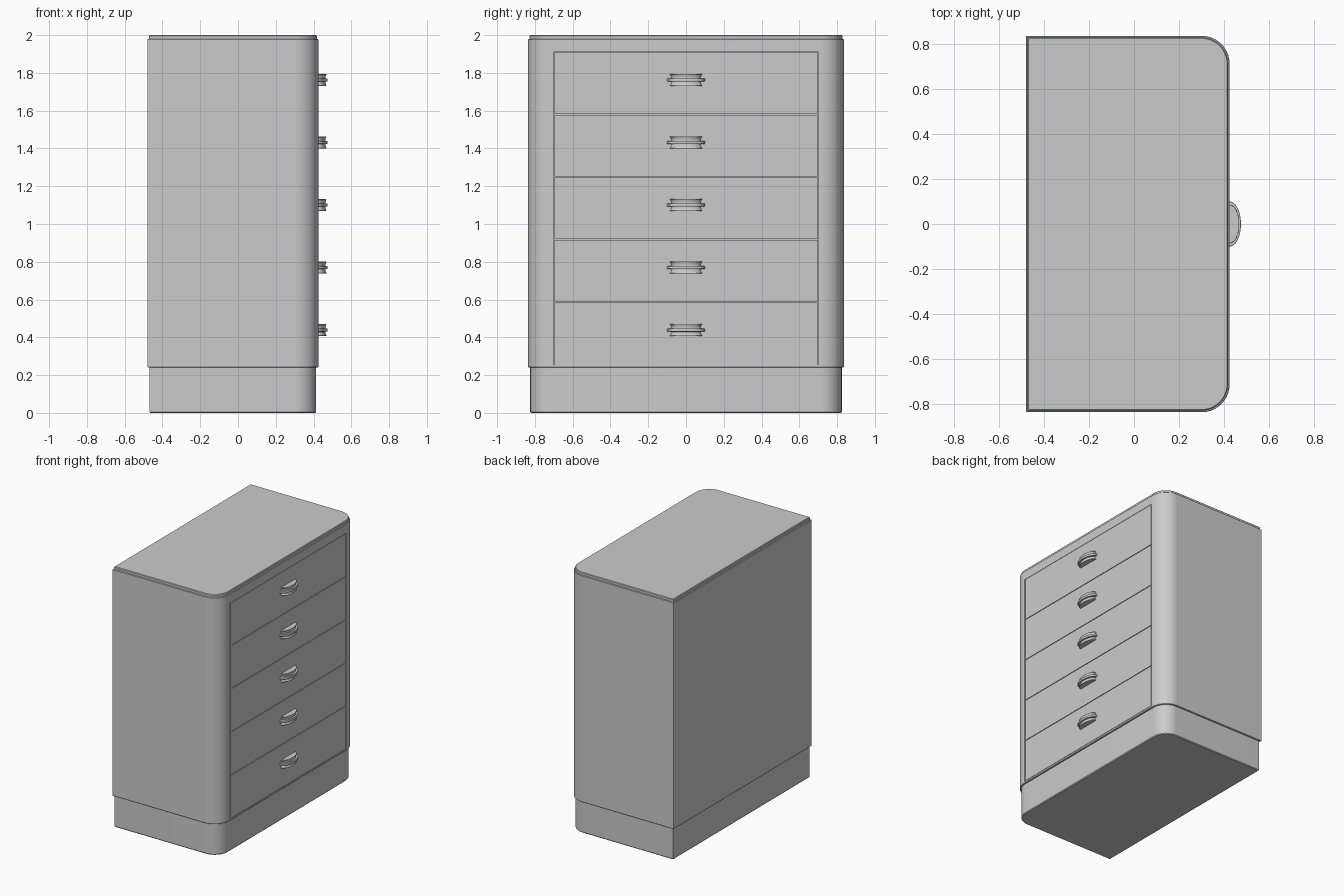
import bpy, bmesh, math

if "Cube" in bpy.data.objects:
    bpy.data.objects.remove(bpy.data.objects["Cube"])

FRONT, BACK, HALF = 0.425, -0.48, 0.836   # drawer side faces +x


def finish(name, bm):
    bmesh.ops.recalc_face_normals(bm, faces=bm.faces)
    mesh = bpy.data.meshes.new(name)
    bm.to_mesh(mesh)
    bm.free()
    ob = bpy.data.objects.new(name, mesh)
    bpy.context.collection.objects.link(ob)
    return ob


def activate(ob):
    bpy.ops.object.select_all(action='DESELECT')
    ob.select_set(True)
    bpy.context.view_layer.objects.active = ob


def smooth(ob):
    activate(ob)
    bpy.ops.object.shade_smooth_by_angle(angle=math.radians(30))


def outline(inset, radius=0.125, steps=14):
    """Plan outline: square back corners, rounded front corners."""
    r, x, y = radius - inset, FRONT - radius, HALF - radius
    pts = [(BACK + inset, -HALF + inset)]
    for sy in (-1, 1):
        for i in range(steps + 1):
            a = math.pi / 2 * (i / steps + (-1 if sy < 0 else 0))
            pts.append((x + r * math.cos(a), sy * y + r * math.sin(a)))
    pts.append((BACK + inset, HALF - inset))
    return pts


def stack(name, levels):
    """Closed solid lofted through (z, inset) outlines."""
    bm = bmesh.new()
    rings = [[bm.verts.new((x, y, z)) for x, y in outline(d)] for z, d in levels]
    n = len(rings[0])
    for a, b in zip(rings, rings[1:]):
        for i in range(n):
            j = (i + 1) % n
            bm.faces.new((a[i], a[j], b[j], b[i]))
    bm.faces.new(rings[0][::-1])
    bm.faces.new(rings[-1])
    return finish(name, bm)


def box(name, x0, x1, y0, y1, z0, z1):
    bm = bmesh.new()
    bmesh.ops.create_cube(bm, size=1)
    for v in bm.verts:
        v.co = (x1 if v.co.x > 0 else x0, y1 if v.co.y > 0 else y0,
                z1 if v.co.z > 0 else z0)
    return finish(name, bm)


def handle(name, zc):
    """Half-elliptical spool pull with a thin middle flange."""
    half = [(0.1, 0.006), (0.098, 0.008), (0.077, 0.009), (0.077, 0.015),
            (0.080, 0.022), (0.085, 0.028), (0.084, 0.032)]
    profile = [(r, -z) for r, z in reversed(half)] + half
    bm = bmesh.new()
    steps = 24
    rings = []
    for r, z in profile:
        ring = []
        for i in range(steps + 1):
            a = math.pi * (i / steps - 0.5)
            ring.append(bm.verts.new((FRONT + 0.5 * r * math.cos(a),
                                      r * math.sin(a), zc + z)))
        rings.append(ring)
    for a, b in zip(rings, rings[1:]):
        for i in range(steps):
            bm.faces.new((a[i], a[i + 1], b[i + 1], b[i]))
        bm.faces.new((a[steps], a[0], b[0], b[steps]))
    bm.faces.new(rings[0][::-1])
    bm.faces.new(rings[-1])
    return finish(name, bm)


# Plinth, cabinet body and top slab
smooth(stack("plinth", [(0, 0.016), (0.006, 0.011), (0.241, 0.011)]))
body = stack("cabinet_body", [(0.241, 0.003), (0.244, 0), (1.977, 0), (1.98, 0.003)])
smooth(stack("top_slab", [(1.978, 0.008), (1.996, 0.008), (2.0, 0.012)]))

# Shallow recess that holds the drawers
Z0, PITCH, W = 0.255, 0.331, 0.702
cutter = box("recess_cutter", FRONT - 0.02, FRONT + 0.05, -W, W, Z0, Z0 + 5 * PITCH)
cutter.hide_render = True
mod = body.modifiers.new("recess", 'BOOLEAN')
mod.operation = 'DIFFERENCE'
mod.solver = 'EXACT'
mod.object = cutter
activate(body)
bpy.ops.object.modifier_apply(modifier=mod.name)
bpy.data.objects.remove(cutter)
smooth(body)

# Drawers with thin gaps, each with a pull
for i in range(5):
    z = Z0 + i * PITCH
    box(f"drawer_{i + 1}", FRONT - 0.02, FRONT, -W + 0.007, W - 0.007,
        z + 0.0025, z + PITCH - 0.0025)
    smooth(handle(f"drawer_handle_{i + 1}", z + PITCH / 2 + 0.018))
